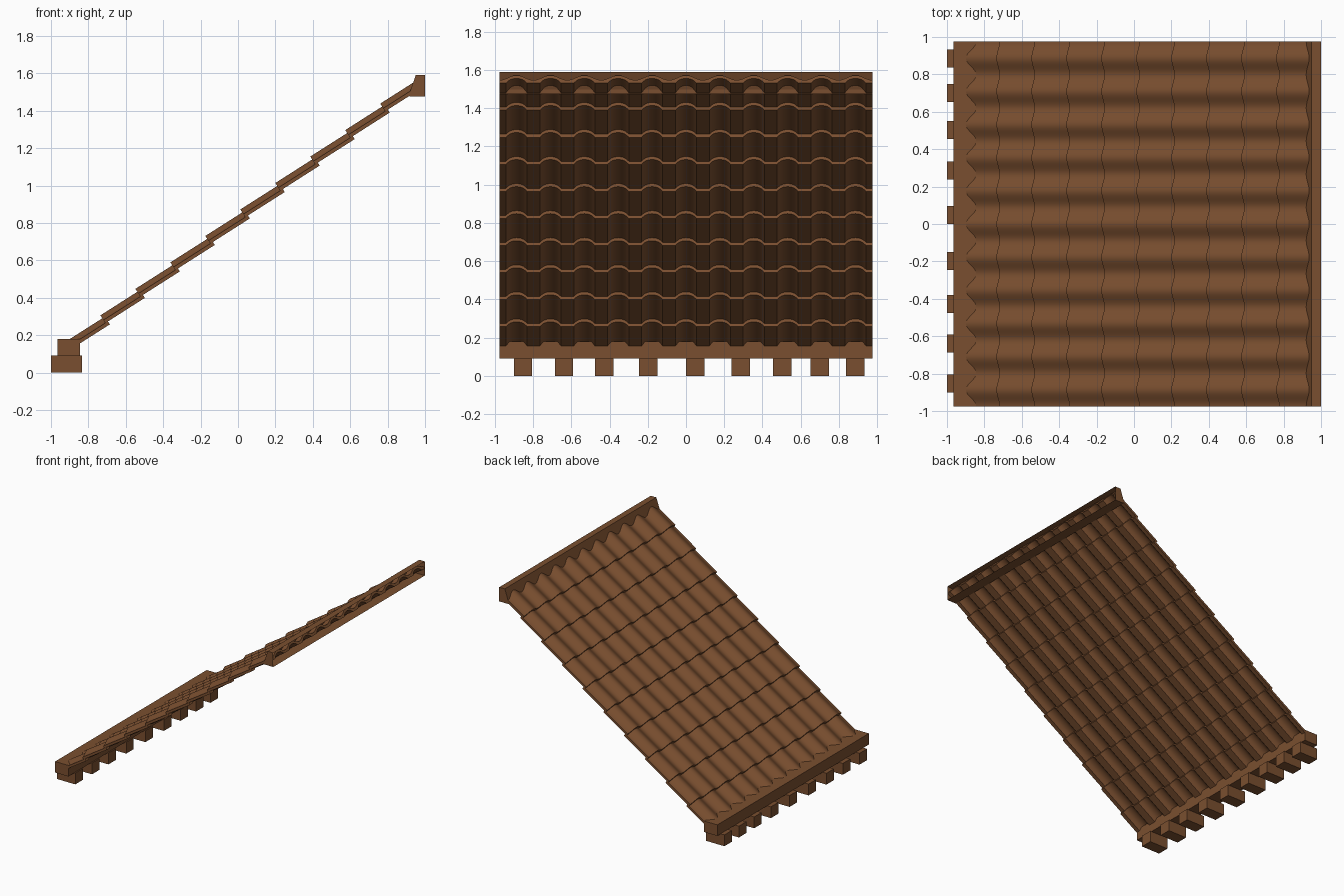
import bpy, bmesh, math

if "Cube" in bpy.data.objects:
    bpy.data.objects.remove(bpy.data.objects["Cube"])

HALF_Y = 0.975
PITCH = 2 * HALF_Y / 11          # width of one tile column
SLOPE = math.radians(32.5)
STEPS = 16                       # samples across one tile

brown = bpy.data.materials.new("warm_brown")
brown.diffuse_color = (0.195, 0.078, 0.029, 1)
brown.use_nodes = True
brown.node_tree.nodes["Principled BSDF"].inputs["Base Color"].default_value = brown.diffuse_color


def finish(bm, name, recalc=True):
    if recalc:
        bmesh.ops.recalc_face_normals(bm, faces=bm.faces)
    me = bpy.data.meshes.new(name)
    bm.to_mesh(me)
    bm.free()
    me.materials.append(brown)
    ob = bpy.data.objects.new(name, me)
    bpy.context.collection.objects.link(ob)
    return ob


def box(name, x0, x1, y0, y1, z0, z1):
    bm = bmesh.new()
    bmesh.ops.create_cube(bm, size=1)
    for v in bm.verts:
        v.co = ((x0 + x1) / 2 + v.co.x * (x1 - x0),
                (y0 + y1) / 2 + v.co.y * (y1 - y0),
                (z0 + z1) / 2 + v.co.z * (z1 - z0))
    return finish(bm, name)


def top_height(t):
    # rounded crest with soft valleys, t = offset from the crest
    return 0.019 + 0.015 * (1 + math.cos(2 * math.pi * t / PITCH))


def bottom_height(t):
    # narrower hollow arch on the underside
    return 0.029 * math.sqrt(max(0, 1 - (t / 0.049) ** 2))


def tile_row(name, x, z, length):
    bm = bmesh.new()
    c, s = math.cos(SLOPE), math.sin(SLOPE)
    rings = []
    for i in range(11 * STEPS + 1):
        y = -HALF_Y + i * PITCH / STEPS
        t = (i % STEPS) * PITCH / STEPS - PITCH / 2
        ring = []
        for u, h in ((0, bottom_height(t)), (length, bottom_height(t)),
                     (length, top_height(t)), (0, top_height(t))):
            ring.append(bm.verts.new((x + u * c - h * s, y, z + u * s + h * c)))
        rings.append(ring)
    for a, b in zip(rings, rings[1:]):
        for k in range(4):
            bm.faces.new((a[k], a[(k + 1) % 4], b[(k + 1) % 4], b[k]))
    bm.faces.new(rings[0])
    bm.faces.new(rings[-1])
    ob = finish(bm, name)
    for p in ob.data.polygons:
        p.use_smooth = True
    ob.data.set_sharp_from_angle(angle=math.radians(40))


# Overlapping tile rows climbing the slope
for r in range(10):
    tile_row(f"tile_row_{r + 1}", -0.896 + 0.187 * r, 0.1235 + 0.1415 * r, 0.25)

# Eave beam and the rafter ends beneath it
box("eave_beam", -0.965, -0.845, -HALF_Y, HALF_Y, 0.09, 0.18)
for i, y in enumerate((-0.853, -0.638, -0.427, -0.197, 0.048, 0.287, 0.503, 0.7, 0.886)):
    box(f"rafter_end_{i + 1}", -1.0, -0.835, y - 0.048, y + 0.048, 0.0, 0.092)

# Ridge cap: open at the back, closed at both ends
profile = [(1.0, 1.475), (0.918, 1.475), (0.918, 1.497), (0.95, 1.59), (1.0, 1.59)]
bm = bmesh.new()
ends = [[bm.verts.new((x, y, z)) for x, z in profile] for y in (-HALF_Y, HALF_Y)]
for k in range(len(profile) - 1):
    bm.faces.new((ends[0][k], ends[0][k + 1], ends[1][k + 1], ends[1][k]))
bm.faces.new(ends[0])
bm.faces.new(ends[1])
finish(bm, "ridge_cap")
